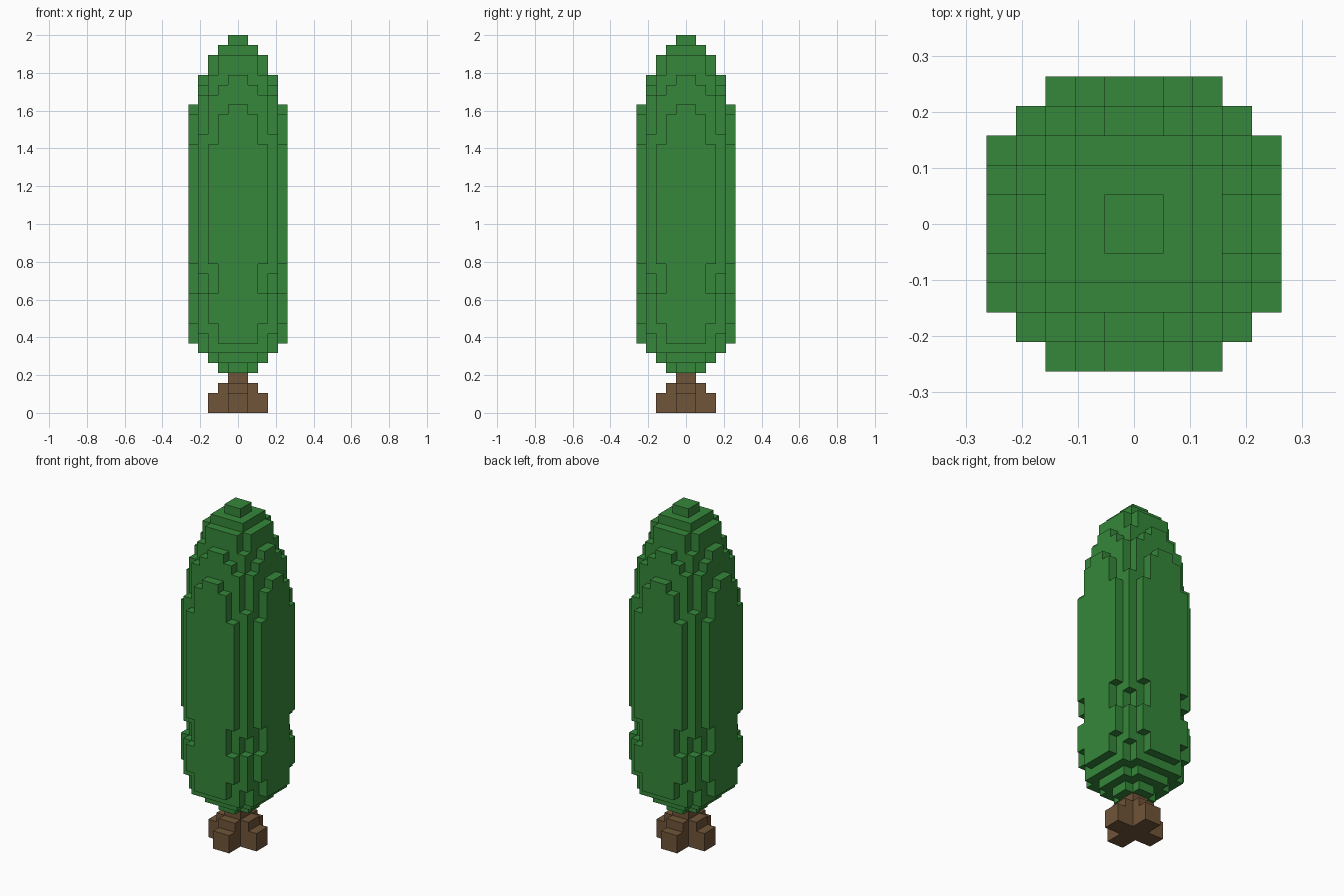
import bpy, bmesh, math
from mathutils import Vector

if "Cube" in bpy.data.objects:
    bpy.data.objects.remove(bpy.data.objects["Cube"], do_unlink=True)

V = 2 / 38  # block size


def material(name, rgb):
    m = bpy.data.materials.new(name)
    m.use_nodes = True
    m.diffuse_color = (*rgb, 1)
    bsdf = next(n for n in m.node_tree.nodes if n.type == "BSDF_PRINCIPLED")
    bsdf.inputs["Base Color"].default_value = (*rgb, 1)
    bsdf.inputs["Roughness"].default_value = 0.9
    return m


def block_object(name, cells, mat):
    """Outer skin of a set of unit blocks, with flat areas merged."""
    bm = bmesh.new()
    for c in cells:
        centre = Vector(c) + Vector((0.5, 0.5, 0.5))
        for axis in range(3):
            for sign in (-1, 1):
                near = list(c)
                near[axis] += sign
                if tuple(near) in cells:
                    continue
                n, u, w = Vector(), Vector(), Vector()
                n[axis] = sign * 0.5
                u[(axis + 1) % 3] = 0.5
                w[(axis + 2) % 3] = 0.5 * sign
                corners = (-u - w, u - w, u + w, -u + w)
                bm.faces.new([bm.verts.new((centre + n + k) * V) for k in corners])
    bmesh.ops.remove_doubles(bm, verts=bm.verts, dist=V * 0.01)
    bmesh.ops.dissolve_limit(bm, angle_limit=math.radians(1), verts=bm.verts, edges=bm.edges)
    mesh = bpy.data.meshes.new(name)
    bm.to_mesh(mesh)
    bm.free()
    mesh.materials.append(mat)
    obj = bpy.data.objects.new(name, mesh)
    bpy.context.collection.objects.link(obj)
    return obj


# Foliage: (column in one quadrant) -> filled height spans, mirrored to all sides
spans = {
    (0, 0): [(4, 38)], (1, 0): [(4, 37)], (1, 1): [(5, 37)],
    (2, 0): [(5, 36)], (2, 1): [(5, 36)], (2, 2): [(6, 34)],
    (3, 0): [(6, 34)], (3, 1): [(6, 33)], (3, 2): [(6, 32)],
    (3, 3): [(8, 12), (14, 28)],
    (4, 0): [(7, 31)], (4, 1): [(7, 30)], (4, 2): [(9, 12), (15, 27)],
}
foliage = set()
for (a, b), runs in spans.items():
    for i, j in ((a, b), (b, a)):
        for x in (i, -1 - i):
            for y in (j, -1 - j):
                for lo, hi in runs:
                    foliage.update((x, y, z) for z in range(lo, hi))

# Trunk: cross-shaped roots that step in towards a square post
trunk = set()
for z, arm in enumerate((3, 3, 2, 1)):
    for i in range(-arm, arm):
        for j in (-1, 0):
            trunk.update({(i, j, z), (j, i, z)})

block_object("foliage", foliage, material("leaf green", (0.036, 0.242, 0.042)))
block_object("trunk", trunk, material("bark brown", (0.162, 0.089, 0.040)))
